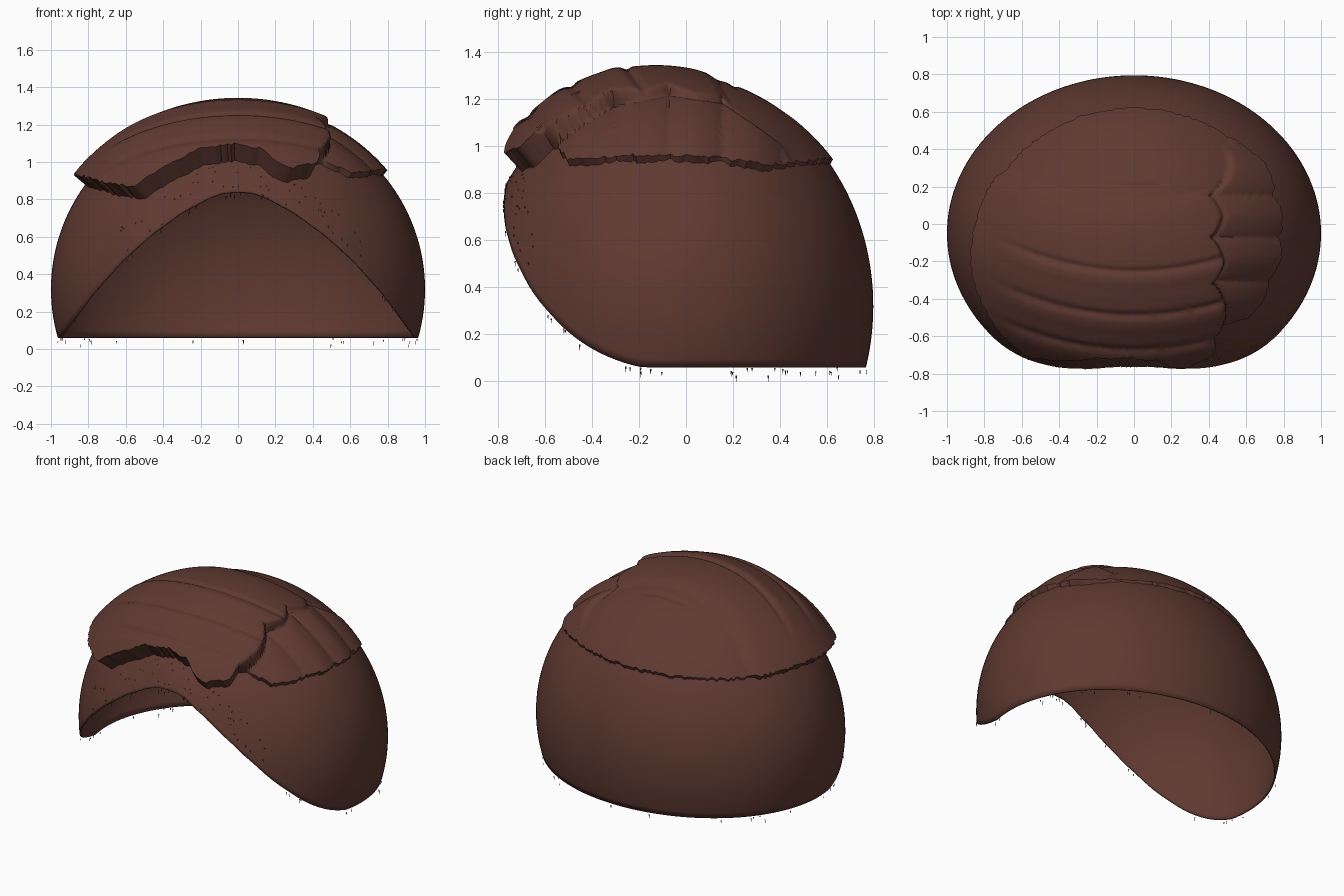
import bpy, bmesh, random
from math import sin, cos, radians, sqrt, exp, pi, asin
from mathutils import Vector

random.seed(4)
if "Cube" in bpy.data.objects:
    bpy.data.objects.remove(bpy.data.objects["Cube"])

CENTER = Vector((0, -0.05, 0.32))
RADII = Vector((1.0, 0.845, 0.97))

brown = bpy.data.materials.new("dark_brown_hair")
color = (0.115, 0.042, 0.031, 1)
brown.diffuse_color = color
brown.use_nodes = True
bsdf = brown.node_tree.nodes["Principled BSDF"]
bsdf.inputs["Base Color"].default_value = color
bsdf.inputs["Roughness"].default_value = 0.8


def lerp_table(table, v):
    """Piecewise smooth interpolation through (key, value) pairs."""
    if v <= table[0][0]:
        return table[0][1]
    for (a, p), (b, q) in zip(table, table[1:]):
        if v <= b:
            return p + (q - p) * (v - a) / (b - a)
    return table[-1][1]


def smooth(v):
    v = min(1, max(0, v))
    return v * v * (3 - 2 * v)


def head_point(turn, lift, scale=1.0):
    """Point on the skull ellipsoid; turn 0 faces the front."""
    d = Vector((cos(lift) * sin(turn), -cos(lift) * cos(turn), sin(lift)))
    return CENTER + Vector(a * b for a, b in zip(d, RADII)) * scale


def make_object(name, bm):
    bmesh.ops.recalc_face_normals(bm, faces=bm.faces)
    mesh = bpy.data.meshes.new(name)
    bm.to_mesh(mesh)
    bm.free()
    obj = bpy.data.objects.new(name, mesh)
    bpy.context.collection.objects.link(obj)
    mesh.materials.append(brown)
    return obj


def shade(obj, degrees):
    bpy.ops.object.select_all(action='DESELECT')
    obj.select_set(True)
    bpy.context.view_layer.objects.active = obj
    bpy.ops.object.shade_smooth_by_angle(angle=radians(degrees))


def dome(name, columns):
    """Skin a list of columns that run from the crown to the rim."""
    bm = bmesh.new()
    crown = bm.verts.new(columns[0][0])
    rings = [[bm.verts.new(p) for p in col[1:]] for col in columns]
    for a, b in zip(rings, rings[1:] + rings[:1]):
        bm.faces.new((crown, a[0], b[0]))
        for i in range(len(a) - 1):
            bm.faces.new((a[i], a[i + 1], b[i + 1], b[i]))
    return make_object(name, bm)


# Cap: thin skull shell with an arched face opening
ARCH = [(0, .84), (.08, .835), (.15, .81), (.3, .73), (.47, .605), (.62, .47),
        (.78, .29), (.95, .06)]
BASE_LIFT = asin((0.06 - CENTER.z) / RADII.z)


def rim_lift(turn):
    if cos(turn) <= 0:
        return BASE_LIFT
    low, high = BASE_LIFT, pi / 2
    for _ in range(30):
        mid = (low + high) / 2
        p = head_point(turn, mid)
        if p.z < lerp_table(ARCH, abs(p.x)):
            low = mid
        else:
            high = mid
    return high


def column(turn, low, rows, scale=lambda p: 1.0):
    out = []
    for i in range(rows + 1):
        lift = pi / 2 + (low - pi / 2) * i / rows
        out.append(head_point(turn, lift, scale(head_point(turn, lift))))
    return out


turns = [2 * pi * i / 144 for i in range(144)]
cap = dome("hair_cap", [column(t, rim_lift(t), 48) for t in turns])
thick = cap.modifiers.new("thickness", 'SOLIDIFY')
thick.thickness = 0.01
thick.offset = -1
shade(cap, 50)

# Swept top: raised mass with combed grooves and puffed side locks
RISE = [(-.62, .12), (-.54, .11), (-.37, .092), (-.19, .066), (.03, .042),
        (.08, .034), (.13, .013), (.4, .012), (.62, .025)]
HEM = [(-180, .95), (-130, .93), (-90, .95), (-72, .93), (-60, .92), (-48, .89),
       (-35, .87), (-28, .96), (-15, 1.07), (0, 1.1), (9, 1.07), (14, 1.0),
       (19, .97), (29, 1.0), (32, 1.05), (36, 1.02), (49, .94), (72, .96),
       (100, .96), (125, .92), (150, .94), (180, .95)]
SEAMS = [-.56, -.3, -.07, .15, .4]


def groove(v, width):
    return exp(-(v / width) ** 2)


def rise(p):
    x, y = p.x, p.y
    # combed mass, swept across the head in arcs
    sweep = y - 0.35 * min(x * x, 0.6)
    main = lerp_table(RISE, sweep)
    fade = smooth((0.75 - abs(x)) / 0.3)
    for line in (-.24, -.45, -.61):
        main -= 0.012 * fade * groove(sweep - line, 0.016)
        main += 0.006 * fade * groove(sweep - line + 0.05, 0.04)
    main -= 0.008 * groove(sweep - 0.2, 0.015) * smooth((0.2 - abs(x)) / 0.1)
    # side locks, each a soft puff between two seams
    near = min(abs(y - s) for s in SEAMS)
    locks = 0.012 + 0.026 * sqrt(min(1, near / 0.1))
    if y > 0.4:
        locks = 0.02
    part = 0.39 + 0.07 * sqrt(min(1, near / 0.1))
    if y > 0.15:
        part += (y - 0.15) * 0.3
    mix = smooth((x - part) / 0.03 + 0.5)
    crease = 0.014 * groove(x - part, 0.015) * smooth((0.3 - y) / 0.1)
    return 1 + max(0.006, main * (1 - mix) + locks * mix - crease)


def top_column(turn):
    degrees = (turn * 180 / pi + 180) % 360 - 180
    hem = lerp_table(HEM, degrees) + random.uniform(-.007, .007)
    low, high = 0.2, 1.4
    for _ in range(30):
        mid = (low + high) / 2
        p = head_point(turn, mid)
        if (CENTER + (p - CENTER) * rise(p)).z < hem:
            low = mid
        else:
            high = mid
    col = column(turn, high, 84, rise)
    col.append(head_point(turn, high - 0.01, 0.996))
    return col


top = dome("swept_top", [top_column(2 * pi * i / 260) for i in range(260)])
shade(top, 50)

# Stray wisps: tiny slivers hanging at the rim and over the brow
bm = bmesh.new()


def wisp(p, drop, width=0.004):
    side = Vector((-p.y, p.x, 0)).normalized() * width
    out = Vector((p.x, p.y, 0)).normalized() * width
    tip = p - Vector((0, 0, drop))
    ring = [bm.verts.new(p + o) for o in (side, out, -side)]
    end = bm.verts.new(tip)
    bm.faces.new(ring)
    for a, b in zip(ring, ring[1:] + ring[:1]):
        bm.faces.new((a, b, end))


for i in range(36):
    turn = random.uniform(0, 2 * pi)
    p = head_point(turn, rim_lift(turn))
    wisp(p - Vector((0, 0, random.uniform(0, .02))), random.uniform(.015, .03))
for turn in (1.9, 2.6, 4.2):
    wisp(head_point(turn, BASE_LIFT) - Vector((0, 0, 0.035)), 0.025)
for i in range(60):
    turn = random.uniform(-0.75, 0.75)
    lift = rim_lift(turn) + random.uniform(0, 0.25)
    wisp(head_point(turn, lift, 1.001), 0.025, 0.003)
make_object("stray_wisps", bm)
